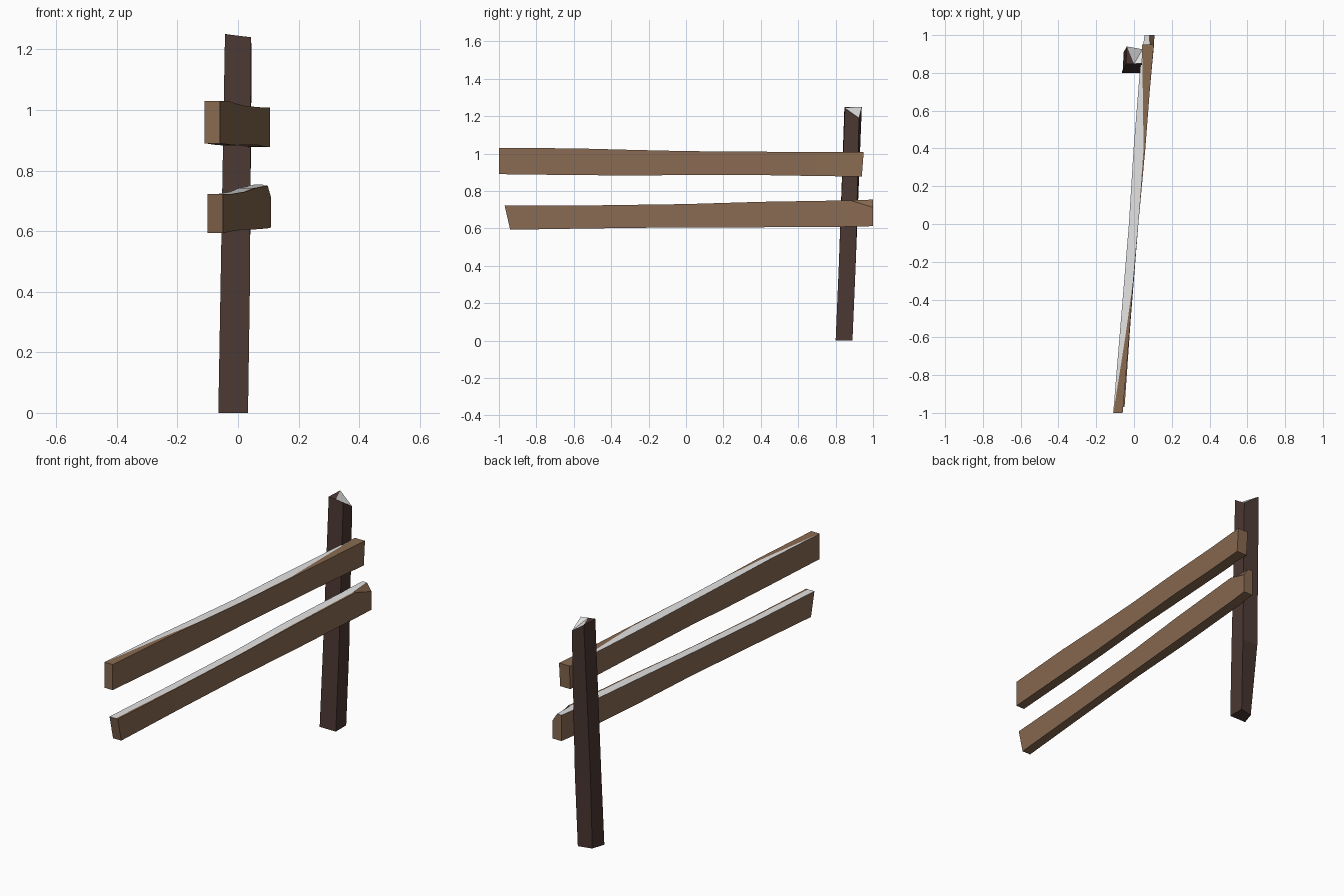
import bpy

cube = bpy.data.objects.get("Cube")
if cube:
    bpy.data.objects.remove(cube, do_unlink=True)


def material(name, rgb):
    mat = bpy.data.materials.new(name)
    mat.use_nodes = True
    mat.diffuse_color = (*rgb, 1)
    bsdf = mat.node_tree.nodes["Principled BSDF"]
    bsdf.inputs["Base Color"].default_value = (*rgb, 1)
    bsdf.inputs["Roughness"].default_value = 0.9
    return mat


rail_wood = material("rail brown", (0.25, 0.145, 0.083))
post_wood = material("post dark brown", (0.073, 0.04, 0.033))
snow = material("snow white", (0.77, 0.77, 0.77))


def build(name, verts, faces, wood, is_snow):
    mesh = bpy.data.meshes.new(name)
    mesh.from_pydata(verts, [], faces)
    mesh.materials.append(wood)
    mesh.materials.append(snow)
    for poly in mesh.polygons:
        poly.material_index = int(is_snow(poly.index))
    obj = bpy.data.objects.new(name, mesh)
    bpy.context.collection.objects.link(obj)
    return obj


def loft(count, n):
    """Side faces joining `count` rings of n points, then the two end caps."""
    faces = [(r * n + i, r * n + (i + 1) % n, (r + 1) * n + (i + 1) % n, (r + 1) * n + i)
             for r in range(count - 1) for i in range(n)]
    return faces + [tuple(reversed(range(n))), tuple(range((count - 1) * n, count * n))]


def rail(name, stations):
    """Each station: y, left x, right x, bottom z, top z, snow share of the top,
    slant of the cut end, drop of the outer top corner."""
    verts = []
    for y, left, right, low, high, share, slant, drop in stations:
        split = left + (right - left) * share
        verts += [(left, y + slant, low), (left, y, high), (split, y, high),
                  (right, y, high - drop), (right, y + slant, low)]
    sides = (len(stations) - 1) * 5
    # The inner strip of the top carries the snow
    return build(name, verts, loft(len(stations), 5), rail_wood,
                 lambda i: i < sides and i % 5 == 1)


# Rails, front to back
rail("upper_rail", [
    (-1.00, -0.11, -0.06, 0.89, 1.03, 0.02, 0.00, 0.0),
    (-0.60, -0.077, -0.026, 0.885, 1.028, 0.6, 0.00, 0.0),
    (-0.30, -0.052, -0.003, 0.883, 1.02, 0.97, 0.00, 0.0),
    (0.00, -0.027, 0.023, 0.885, 1.013, 0.98, 0.00, 0.0),
    (0.40, -0.002, 0.06, 0.885, 1.01, 0.85, 0.00, 0.0),
    (0.70, 0.022, 0.083, 0.88, 1.008, 0.4, 0.00, 0.0),
    (0.95, 0.043, 0.105, 0.877, 1.008, 0.04, -0.01, 0.0)])
rail("lower_rail", [
    (-0.97, -0.10, -0.05, 0.593, 0.723, 0.75, 0.03, 0.0),
    (-0.50, -0.065, -0.017, 0.60, 0.723, 0.85, 0.00, 0.0),
    (0.00, -0.025, 0.023, 0.606, 0.73, 0.9, 0.00, 0.0),
    (0.40, 0.002, 0.058, 0.606, 0.742, 0.85, 0.00, 0.0),
    (0.88, 0.042, 0.098, 0.609, 0.75, 0.8, 0.00, 0.0),
    (1.00, 0.055, 0.109, 0.612, 0.754, 0.5, 0.00, 0.042)])

# Leaning post: front left, front right, back right, back left seen from the front
post = [
    (-0.065, 0.80, 0), (0.033, 0.80, 0), (0.033, 0.89, 0), (-0.042, 0.872, 0),
    (-0.058, 0.817, 0.4), (0.039, 0.817, 0.4), (0.039, 0.907, 0.4), (-0.056, 0.907, 0.4),
    (-0.043, 0.847, 1.25), (0.043, 0.85, 1.24), (0.045, 0.925, 1.19), (-0.038, 0.94, 1.25),
    (0.0, 0.848, 1.245)]
faces = loft(3, 4)[:-1]
faces[4] = (4, 5, 9, 12, 8)
# Broken top, with snow lying on the low side
first_top = len(faces)
faces += [(8, 12, 11), (12, 9, 10, ), (12, 10, 11)]
build("fence_post", post, faces, post_wood, lambda i: i > first_top)
